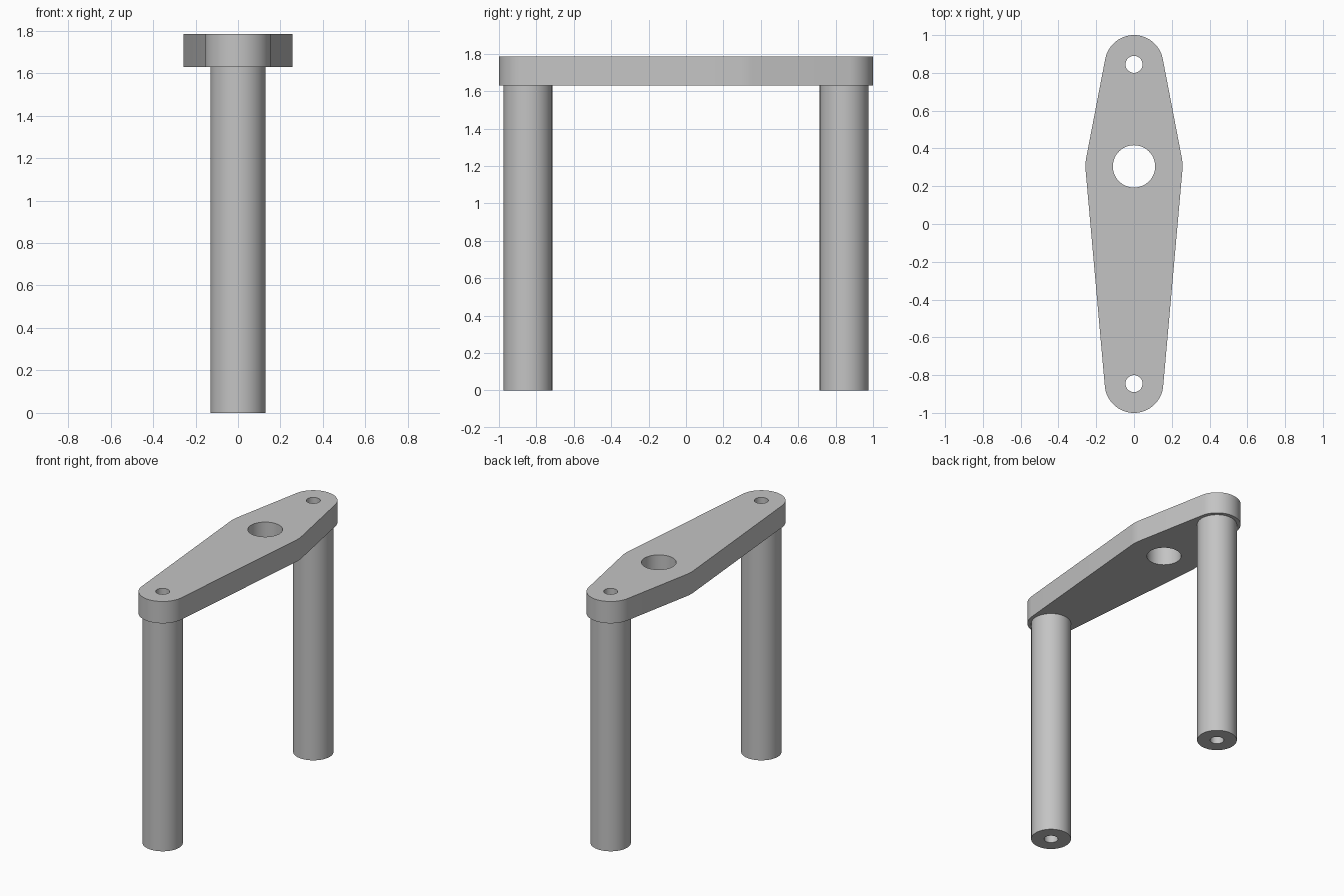
import bpy, bmesh, math

if "Cube" in bpy.data.objects:
    bpy.data.objects.remove(bpy.data.objects["Cube"], do_unlink=True)

END_Y, END_R = 0.845, 0.155      # rounded plate ends, centred over the legs
HUB_Y, HUB_R = 0.305, 0.257      # widest part of the plate
PLATE_Z, TOP_Z = 1.63, 1.785
LEG_R, BOLT_R, HUB_HOLE_R = 0.13, 0.045, 0.112

metal = bpy.data.materials.new("grey metal")
metal.use_nodes = True
GREY = (0.55, 0.55, 0.55, 1)
metal.diffuse_color = GREY
metal.node_tree.nodes["Principled BSDF"].inputs["Base Color"].default_value = GREY


def arc(y, r, start, end, steps):
    """Points along an arc centred on (0, y)."""
    angles = [start + (end - start) * i / steps for i in range(steps + 1)]
    return [(r * math.cos(a), y + r * math.sin(a)) for a in angles]


def circle(y, r, steps=64):
    return arc(y, r, 0, math.tau, steps)[:-1]


def extrude_profile(name, loops, bottom, top):
    """Solid from an outer loop and hole loops."""
    curve = bpy.data.curves.new(name, "CURVE")
    curve.dimensions = "2D"
    curve.fill_mode = "BOTH"
    curve.extrude = (top - bottom) / 2
    for loop in loops:
        spline = curve.splines.new("POLY")
        spline.points.add(len(loop) - 1)
        for point, (x, y) in zip(spline.points, loop):
            point.co = (x, y, 0, 1)
        spline.use_cyclic_u = True
    obj = bpy.data.objects.new(name, curve)
    bpy.context.collection.objects.link(obj)
    bpy.ops.object.select_all(action="DESELECT")
    obj.select_set(True)
    bpy.context.view_layer.objects.active = obj
    bpy.ops.object.convert(target="MESH")
    obj = bpy.context.object
    # Weld caps to walls
    bm = bmesh.new()
    bm.from_mesh(obj.data)
    bmesh.ops.remove_doubles(bm, verts=bm.verts, dist=0.0001)
    bmesh.ops.translate(bm, verts=bm.verts, vec=(0, 0, (top + bottom) / 2))
    bmesh.ops.recalc_face_normals(bm, faces=bm.faces)
    bm.to_mesh(obj.data)
    bm.free()
    obj.data.materials.clear()
    obj.data.materials.append(metal)
    bpy.ops.object.shade_smooth_by_angle(angle=math.radians(30))
    return obj


# Plate: outline tangent to the hub circle and both end circles
short = math.asin((HUB_R - END_R) / (END_Y - HUB_Y))
long = math.asin((HUB_R - END_R) / (END_Y + HUB_Y))
outline = (arc(END_Y, END_R, short, math.pi - short, 32)
           + arc(HUB_Y, HUB_R, math.pi - short, math.pi + long, 6)
           + arc(-END_Y, END_R, math.pi + long, math.tau - long, 32)
           + arc(HUB_Y, HUB_R, -long, short, 6))
extrude_profile("top_plate", [outline, circle(HUB_Y, HUB_HOLE_R),
                              circle(END_Y, BOLT_R), circle(-END_Y, BOLT_R)],
                PLATE_Z, TOP_Z)

# Hollow legs
for name, y in (("front_leg", -END_Y), ("back_leg", END_Y)):
    extrude_profile(name, [circle(y, LEG_R), circle(y, BOLT_R)], 0, PLATE_Z)
